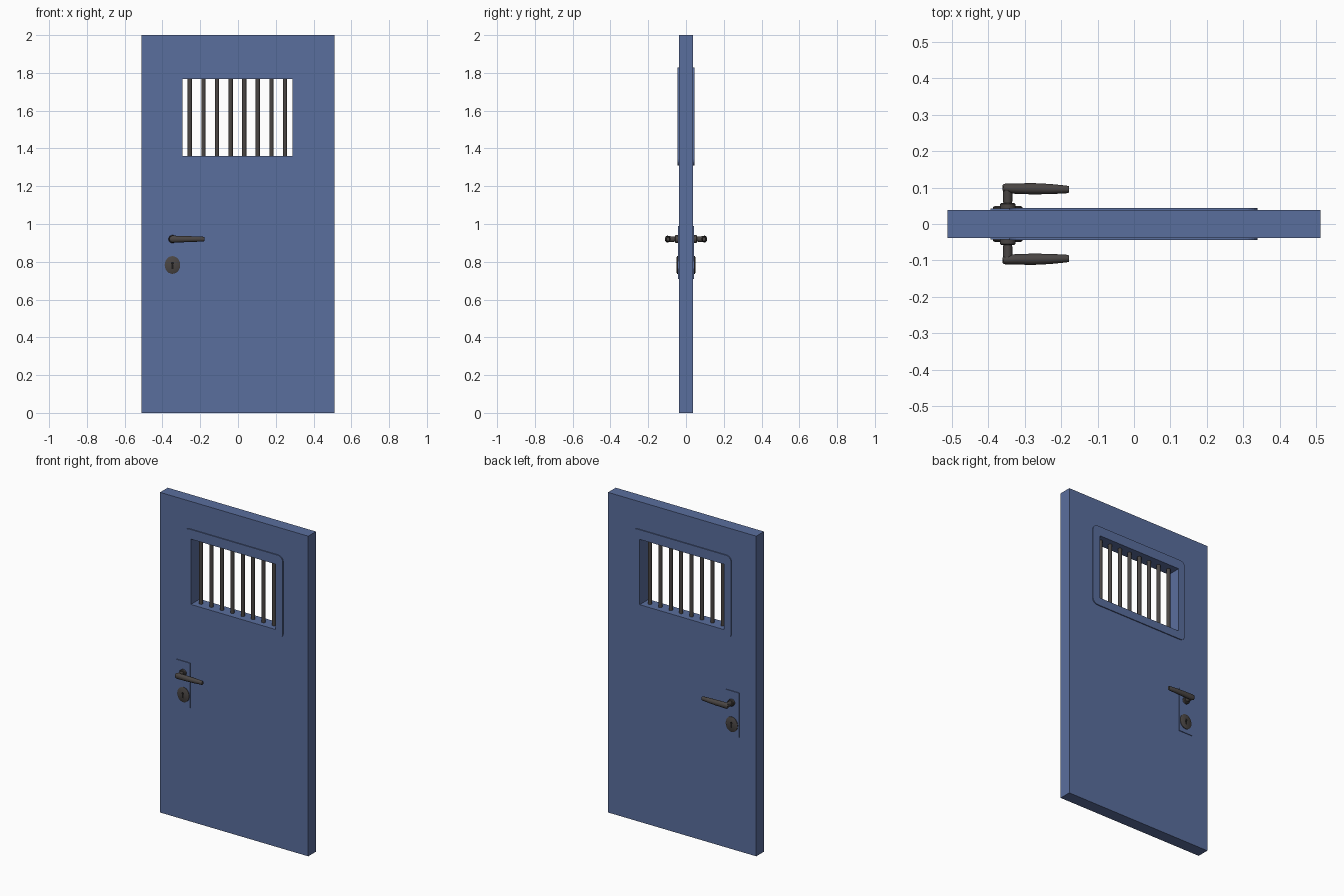
import bpy, bmesh, math
from mathutils import Matrix, Vector

if "Cube" in bpy.data.objects:
    bpy.data.objects.remove(bpy.data.objects["Cube"])


def material(name, rgb):
    m = bpy.data.materials.new(name)
    m.diffuse_color = (*rgb, 1)
    m.use_nodes = True
    m.node_tree.nodes["Principled BSDF"].inputs["Base Color"].default_value = m.diffuse_color
    return m


BLUE = material("blue paint", (0.102, 0.156, 0.34))
DARK = material("dark metal", (0.068, 0.06, 0.057))
BLACK = material("keyhole black", (0.012, 0.011, 0.011))


def add_object(name, mesh, mats, smooth=False):
    for m in mats:
        mesh.materials.append(m)
    ob = bpy.data.objects.new(name, mesh)
    bpy.context.collection.objects.link(ob)
    if smooth:
        bpy.ops.object.select_all(action='DESELECT')
        ob.select_set(True)
        bpy.context.view_layer.objects.active = ob
        bpy.ops.object.shade_smooth_by_angle(angle=math.radians(40))
    return ob


def rect(x0, x1, z0, z1, r=0.0, n=6):
    """Rectangle outline, with rounded corners if r > 0."""
    if r == 0:
        return [(x0, z0), (x1, z0), (x1, z1), (x0, z1)]
    pts = []
    for k, (cx, cz) in enumerate([(x1 - r, z1 - r), (x0 + r, z1 - r),
                                  (x0 + r, z0 + r), (x1 - r, z0 + r)]):
        for i in range(n + 1):
            a = math.pi / 2 * (k + i / n)
            pts.append((cx + r * math.cos(a), cz + r * math.sin(a)))
    return pts


def slab(name, outlines, y0, y1, mats, rim=None):
    """Extrude x-z outlines (later ones are holes) from y0 to y1.
    rim(face) picks the faces that get the second material."""
    cu = bpy.data.curves.new(name, 'CURVE')
    cu.dimensions = '2D'
    cu.fill_mode = 'BOTH'
    cu.extrude = abs(y1 - y0) / 2
    for pts in outlines:
        sp = cu.splines.new('POLY')
        sp.points.add(len(pts) - 1)
        for p, (x, z) in zip(sp.points, pts):
            p.co = (x, z, 0, 1)
        sp.use_cyclic_u = True
    tmp = bpy.data.objects.new("tmp", cu)
    bpy.context.collection.objects.link(tmp)
    bpy.context.view_layer.update()
    dg = bpy.context.evaluated_depsgraph_get()
    mesh = bpy.data.meshes.new_from_object(tmp.evaluated_get(dg))
    bpy.data.objects.remove(tmp)
    mesh.transform(Matrix.Translation((0, (y0 + y1) / 2, 0)) @ Matrix.Rotation(math.pi / 2, 4, 'X'))
    bm = bmesh.new()
    bm.from_mesh(mesh)
    bmesh.ops.remove_doubles(bm, verts=bm.verts, dist=1e-5)
    bmesh.ops.recalc_face_normals(bm, faces=bm.faces)
    for f in bm.faces:
        f.smooth = False
        f.material_index = 1 if rim and rim(f) else 0
    bm.to_mesh(mesh)
    bm.free()
    mesh.materials.clear()
    return add_object(name, mesh, mats)


def loft(name, sections, mat, n=24):
    """Skin ellipses given as (centre, half-axis u, half-axis v)."""
    bm = bmesh.new()
    rings = []
    for c, u, v in sections:
        c, u, v = Vector(c), Vector(u), Vector(v)
        rings.append([bm.verts.new(c + u * math.cos(2 * math.pi * i / n) + v * math.sin(2 * math.pi * i / n))
                      for i in range(n)])
    for a, b in zip(rings, rings[1:]):
        for i in range(n):
            j = (i + 1) % n
            bm.faces.new((a[i], a[j], b[j], b[i]))
    bm.faces.new(rings[0])
    bm.faces.new(rings[-1])
    bmesh.ops.recalc_face_normals(bm, faces=bm.faces)
    mesh = bpy.data.meshes.new(name)
    bm.to_mesh(mesh)
    bm.free()
    return add_object(name, mesh, [mat], True)


WIN = (-0.295, 0.289, 1.36, 1.768)


def in_window(f):
    c = f.calc_center_median()
    return abs(f.normal.y) < 0.5 and abs(c.x) < 0.4 and 1.2 < c.z < 1.9


def is_edge(f):
    return abs(f.normal.y) < 0.5


# Door leaf with its barred opening
slab("door_leaf", [rect(-0.512, 0.512, 0, 2), rect(*WIN)], -0.038, 0.038, [BLUE, DARK], in_window)
for i in range(8):
    x = -0.255 + 0.072 * i
    loft(f"window_bar_{i + 1}", [((x, 0, z), (0.0115, 0, 0), (0, 0.0115, 0)) for z in (1.355, 1.773)], DARK, 16)

LX, LZ, KZ = -0.347, 0.92, 0.783
for s, side in ((-1, "front"), (1, "back")):
    # Window surround and lock plate: painted faces, bare metal edges
    slab(f"{side}_window_surround", [rect(-0.342, 0.34, 1.31, 1.828, 0.035), rect(*WIN)],
         s * 0.037, s * 0.044, [BLUE, DARK], is_edge)
    slab(f"{side}_lock_plate", [rect(-0.395, -0.302, 0.71, 0.99)],
         s * 0.037, s * 0.0425, [BLUE, DARK], is_edge)

    # Turned parts: (y, radius x, radius z) rings
    def turned(name, x, z, prof):
        loft(f"{side}_{name}", [((x, s * y, z), (rx, 0, 0), (0, 0, rz)) for y, rx, rz in prof], DARK)

    turned("handle_collar", LX, LZ, [(0.04, 0.021, 0.021), (0.055, 0.021, 0.021), (0.058, 0.018, 0.018)])
    turned("handle_neck", LX, LZ, [(0.05, 0.012, 0.013), (0.08, 0.013, 0.015), (0.1, 0.013, 0.016)])
    turned("key_escutcheon", LX, KZ, [(0.04, 0.041, 0.047), (0.046, 0.041, 0.047), (0.049, 0.036, 0.042)])

    # Tapered lever: (x, y centre, half depth, half height)
    lever = [(-0.362, 0.1, 0.006, 0.008), (-0.358, 0.099, 0.011, 0.015), (-0.348, 0.098, 0.0135, 0.0185),
             (-0.32, 0.097, 0.0145, 0.0175), (-0.28, 0.097, 0.0155, 0.0165), (-0.23, 0.096, 0.014, 0.0145),
             (-0.185, 0.095, 0.0105, 0.0125), (-0.178, 0.095, 0.0085, 0.0105)]
    loft(f"{side}_handle_lever", [((x, s * y, LZ), (0, hy, 0), (0, 0, hz)) for x, y, hy, hz in lever], DARK)

    # Keyhole: round top with a flared slot
    hole = [(LX + 0.008 * math.cos(a), KZ + 0.009 + 0.008 * math.sin(a))
            for a in (math.radians(-60 + 30 * k) for k in range(11))]
    hole += [(LX - 0.006, KZ - 0.02), (LX + 0.006, KZ - 0.02)]
    slab(f"{side}_keyhole", [hole], s * 0.048, s * 0.0497, [BLACK])
